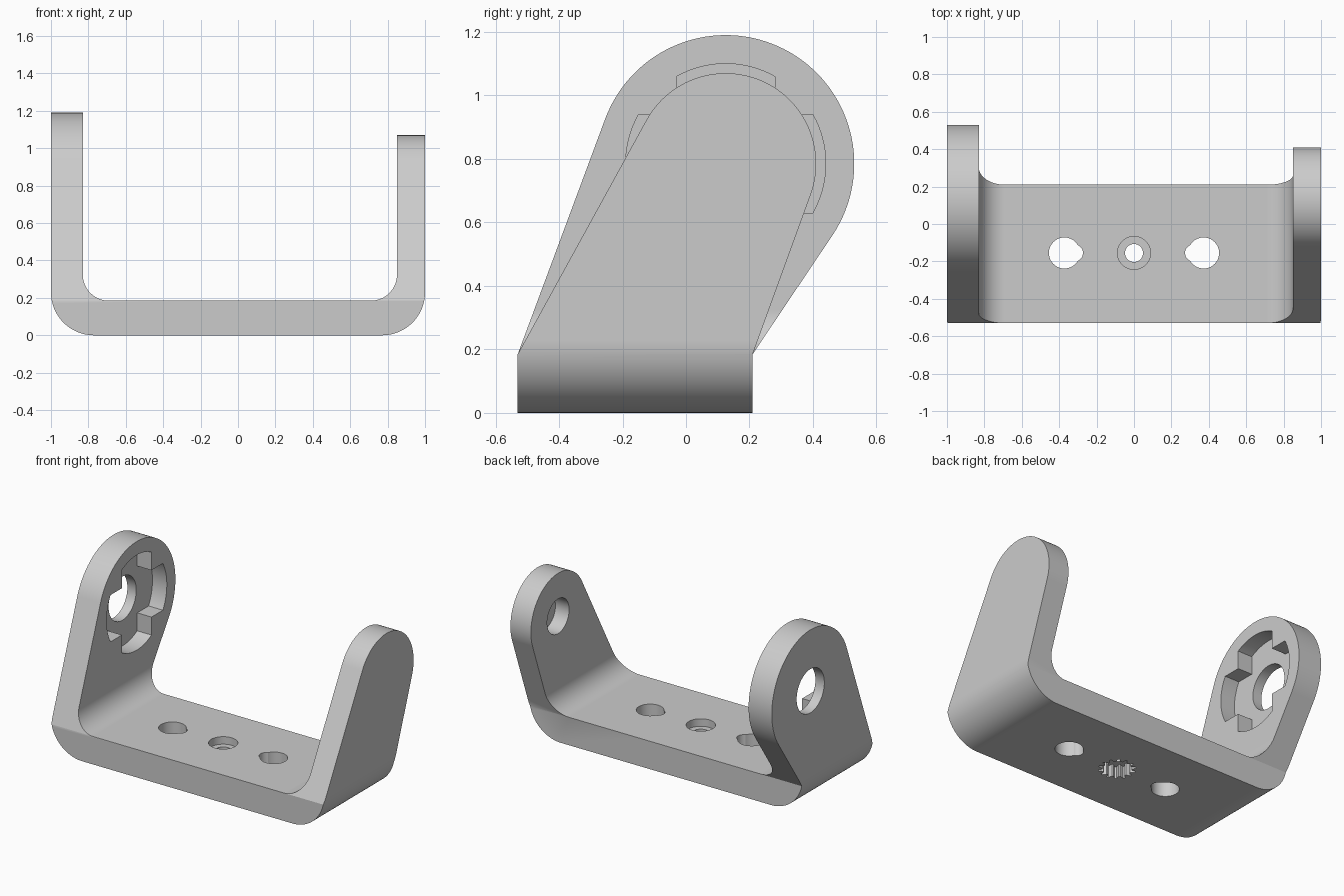
import bpy, bmesh
from math import sin, cos, radians, degrees, asin, acos, atan2, hypot, sqrt

default = bpy.data.objects.get("Cube")
if default:
    bpy.data.objects.remove(default, do_unlink=True)

PIVOT = (0.125, 0.785)      # arm pivot centre (y, z)
FLOOR = 0.185               # base plate thickness
FRONT, BACK = -0.53, 0.21   # base plate depth
HOLE_Y = -0.155


def arc(cx, cy, r, a0, a1, n=24):
    angles = [radians(a0 + (a1 - a0) * i / n) for i in range(n + 1)]
    return [(cx + r * cos(a), cy + r * sin(a)) for a in angles]


def circle(cx, cy, r, n=64):
    return arc(cx, cy, r, 0, 360, n)[:-1]


def prism(name, points, axis, lo, hi):
    """Extrude a 2D outline along an axis."""
    place = {"x": lambda u, v, w: (w, u, v),
             "y": lambda u, v, w: (u, w, v),
             "z": lambda u, v, w: (u, v, w)}[axis]
    bm = bmesh.new()
    rings = [[bm.verts.new(place(u, v, w)) for u, v in points] for w in (lo, hi)]
    for ring in rings:
        bm.faces.new(ring)
    for i in range(len(points)):
        j = (i + 1) % len(points)
        bm.faces.new((rings[0][i], rings[0][j], rings[1][j], rings[1][i]))
    bmesh.ops.recalc_face_normals(bm, faces=bm.faces)
    mesh = bpy.data.meshes.new(name)
    bm.to_mesh(mesh)
    bm.free()
    obj = bpy.data.objects.new(name, mesh)
    bpy.context.collection.objects.link(obj)
    return obj


def activate(obj):
    bpy.ops.object.select_all(action="DESELECT")
    obj.select_set(True)
    bpy.context.view_layer.objects.active = obj


def combine(target, tool, operation):
    """Apply a boolean and discard the tool."""
    activate(target)
    mod = target.modifiers.new("boolean", "BOOLEAN")
    mod.operation = operation
    mod.solver = "EXACT"
    mod.object = tool
    bpy.ops.object.modifier_apply(modifier=mod.name)
    bpy.data.objects.remove(tool, do_unlink=True)


def arm_outline(r):
    """Base rectangle whose sides run tangent into a round end."""
    def tangent(y, side):
        dy, dz = y - PIVOT[0], FLOOR - PIVOT[1]
        return degrees(atan2(dz, dy) + side * acos(r / hypot(dy, dz)))
    start, end = tangent(BACK, 1), tangent(FRONT, -1) + 360
    return ([(FRONT, FLOOR), (FRONT, -0.1), (BACK, -0.1), (BACK, FLOOR)]
            + arc(*PIVOT, r, start, end, 64))


# U-shaped bracket body
R, F = 0.23, 0.14
u_profile = ([(-1, 1.4)] + arc(R - 1, R, R, 180, 270) + arc(1 - R, R, R, 270, 360)
             + [(1, 1.4), (0.85, 1.4)]
             + arc(0.85 - F, FLOOR + F, F, 0, -90)
             + arc(F - 0.83, FLOOR + F, F, -90, -180) + [(-0.83, 1.4)])
bracket = prism("bracket", u_profile, "y", -1, 1)

# Side outlines: large arm on -x, small arm on +x
silhouette = prism("silhouette", arm_outline(0.405), "x", -1.2, 0.2)
combine(silhouette, prism("small_side", arm_outline(0.285), "x", -0.2, 1.2), "UNION")
combine(bracket, silhouette, "INTERSECT")

# Large arm: cross-shaped pocket inside and a through hole
half, reach = 0.155, 0.315
swing = degrees(asin(half / reach))
cross = []
for turn in range(0, 360, 90):
    cross += arc(0, 0, reach, turn - swing, turn + swing, 16)
    corner = radians(turn + 45)
    cross.append((half * sqrt(2) * cos(corner), half * sqrt(2) * sin(corner)))
cross = [(y + PIVOT[0], z + PIVOT[1]) for y, z in cross]
cutters = [prism("cross_pocket", cross, "x", -0.935, -0.7),
           prism("pivot_hole", circle(*PIVOT, 0.145), "x", -1.2, -0.7)]

# Small arm: blind pivot socket
cutters.append(prism("pivot_socket", circle(*PIVOT, 0.115), "x", 0.7, 0.95))

# Base: two keyholes with lobes towards the middle
for s in (-1, 1):
    cutters.append(prism("key_hole", circle(s * 0.372, HOLE_Y, 0.083), "z", -0.2, 0.4))
    cutters.append(prism("key_lobe", circle(s * 0.318, HOLE_Y, 0.045), "z", -0.2, 0.4))

# Base: centre hole, counterbore above and toothed socket below
TEETH = 14
star = []
for i in range(TEETH * 4):
    a = radians(360 * i / (TEETH * 4))
    r = 0.112 if i % 4 < 2 else 0.086
    star.append((r * cos(a), HOLE_Y + r * sin(a)))
cutters += [prism("screw_hole", circle(0, HOLE_Y, 0.048), "z", -0.2, 0.4),
            prism("counterbore", circle(0, HOLE_Y, 0.088), "z", FLOOR - 0.05, 0.4),
            prism("toothed_socket", star, "z", -0.2, 0.08)]
for cutter in cutters:
    combine(bracket, cutter, "DIFFERENCE")

# Grey material
grey = bpy.data.materials.new("plain grey")
grey.use_nodes = True
colour = (0.6, 0.6, 0.6, 1)
grey.diffuse_color = colour
grey.node_tree.nodes["Principled BSDF"].inputs["Base Color"].default_value = colour
bracket.data.materials.clear()
bracket.data.materials.append(grey)
for face in bracket.data.polygons:
    face.material_index = 0

# Smooth curves, crisp edges and flat plates
activate(bracket)
bpy.ops.object.shade_smooth_by_angle(angle=radians(25))
weighted = bracket.modifiers.new("weighted_normals", "WEIGHTED_NORMAL")
weighted.keep_sharp = True
